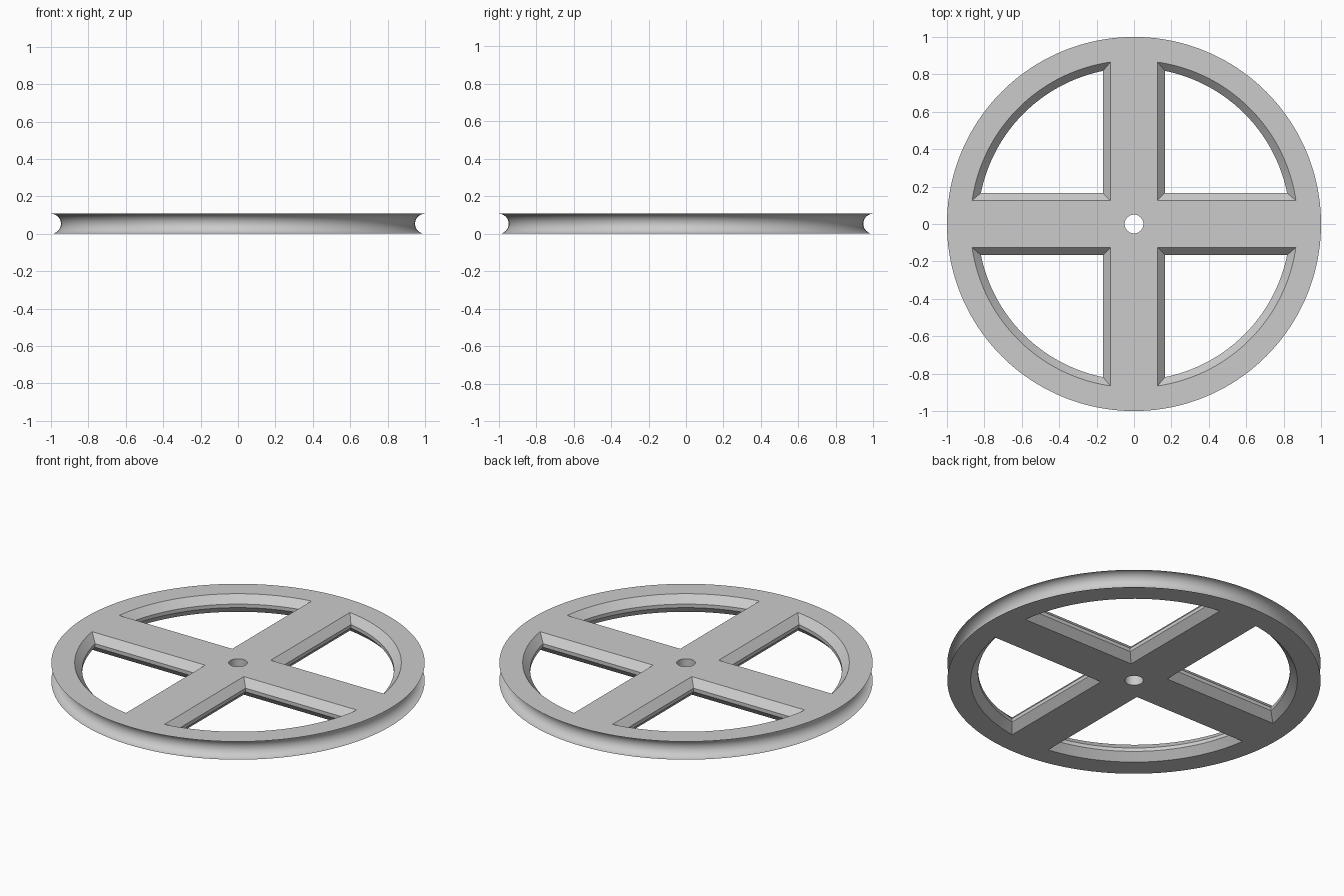
import bpy, bmesh
from math import sin, cos, pi, asin

cube = bpy.data.objects.get("Cube")
if cube:
    bpy.data.objects.remove(cube, do_unlink=True)

THICK = 0.107        # wheel thickness
MID = THICK / 2
HOLE = 0.05          # axle hole radius
SPOKE, RIM = 0.126, 0.875   # spoke half width and rim inner radius on the flat faces
BEVEL, DEPTH = 0.04, 0.043  # bevel width and height around each window
SEGS = 160

grey = bpy.data.materials.new("light grey")
grey.use_nodes = True
grey.diffuse_color = (0.6, 0.6, 0.6, 1)
grey.node_tree.nodes["Principled BSDF"].inputs["Base Color"].default_value = (0.6, 0.6, 0.6, 1)


def loft(name, rings, closed):
    """Skin matching rings of points; join last to first, or cap both ends."""
    bm = bmesh.new()
    rows = [[bm.verts.new(p) for p in ring] for ring in rings]
    pairs = list(zip(rows, rows[1:]))
    if closed:
        pairs.append((rows[-1], rows[0]))
    else:
        bm.faces.new(rows[0])
        bm.faces.new(rows[-1])
    for a, b in pairs:
        for i in range(len(a)):
            j = (i + 1) % len(a)
            bm.faces.new((a[i], a[j], b[j], b[i]))
    bmesh.ops.recalc_face_normals(bm, faces=bm.faces)
    mesh = bpy.data.meshes.new(name)
    bm.to_mesh(mesh)
    bm.free()
    mesh.materials.append(grey)
    obj = bpy.data.objects.new(name, mesh)
    bpy.context.collection.objects.link(obj)
    return obj


def circle(r, z):
    return [(r * cos(2 * pi * i / SEGS), r * sin(2 * pi * i / SEGS), z) for i in range(SEGS)]


def window_outline(inset, z, turn):
    """Quarter window between two spokes and the rim, inset by a margin."""
    w, r = SPOKE + inset, RIM - inset
    start = asin(w / r)
    pts = [(w, w)]
    for i in range(41):
        a = start + (pi / 2 - 2 * start) * i / 40
        pts.append((r * cos(a), r * sin(a)))
    c, s = cos(turn), sin(turn)
    return [(x * c - y * s, x * s + y * c, z) for x, y in pts]


# Disc with a half-round groove in the rim and an axle hole
groove = [(1 - MID * cos(a), MID + MID * sin(a))
          for a in [-pi / 2 + pi * i / 20 for i in range(21)]]
profile = [(HOLE, 0)] + groove + [(HOLE, THICK)]
wheel = loft("spoked_wheel", [circle(r, z) for r, z in profile], True)

# Four windows, bevelled from both faces
over = 0.01
flare = -BEVEL * over / DEPTH
levels = [(flare, -over), (BEVEL, DEPTH), (BEVEL, THICK - DEPTH), (flare, THICK + over)]
cutters = []
for k in range(4):
    cutter = loft("window_cutter", [window_outline(i, z, k * pi / 2) for i, z in levels], False)
    cutter.hide_render = True
    cutters.append(cutter)
    mod = wheel.modifiers.new("window", 'BOOLEAN')
    mod.operation = 'DIFFERENCE'
    mod.solver = 'EXACT'
    mod.object = cutter

# Bake the cuts and drop the cutters
bpy.context.view_layer.update()
graph = bpy.context.evaluated_depsgraph_get()
cut_mesh = bpy.data.meshes.new_from_object(wheel.evaluated_get(graph))
wheel.modifiers.clear()
wheel.data = cut_mesh
for cutter in cutters:
    bpy.data.objects.remove(cutter, do_unlink=True)

# Smooth the round surfaces, keep the edges crisp
bpy.ops.object.select_all(action='DESELECT')
wheel.select_set(True)
bpy.context.view_layer.objects.active = wheel
bpy.ops.object.shade_smooth_by_angle(angle=pi / 6)
